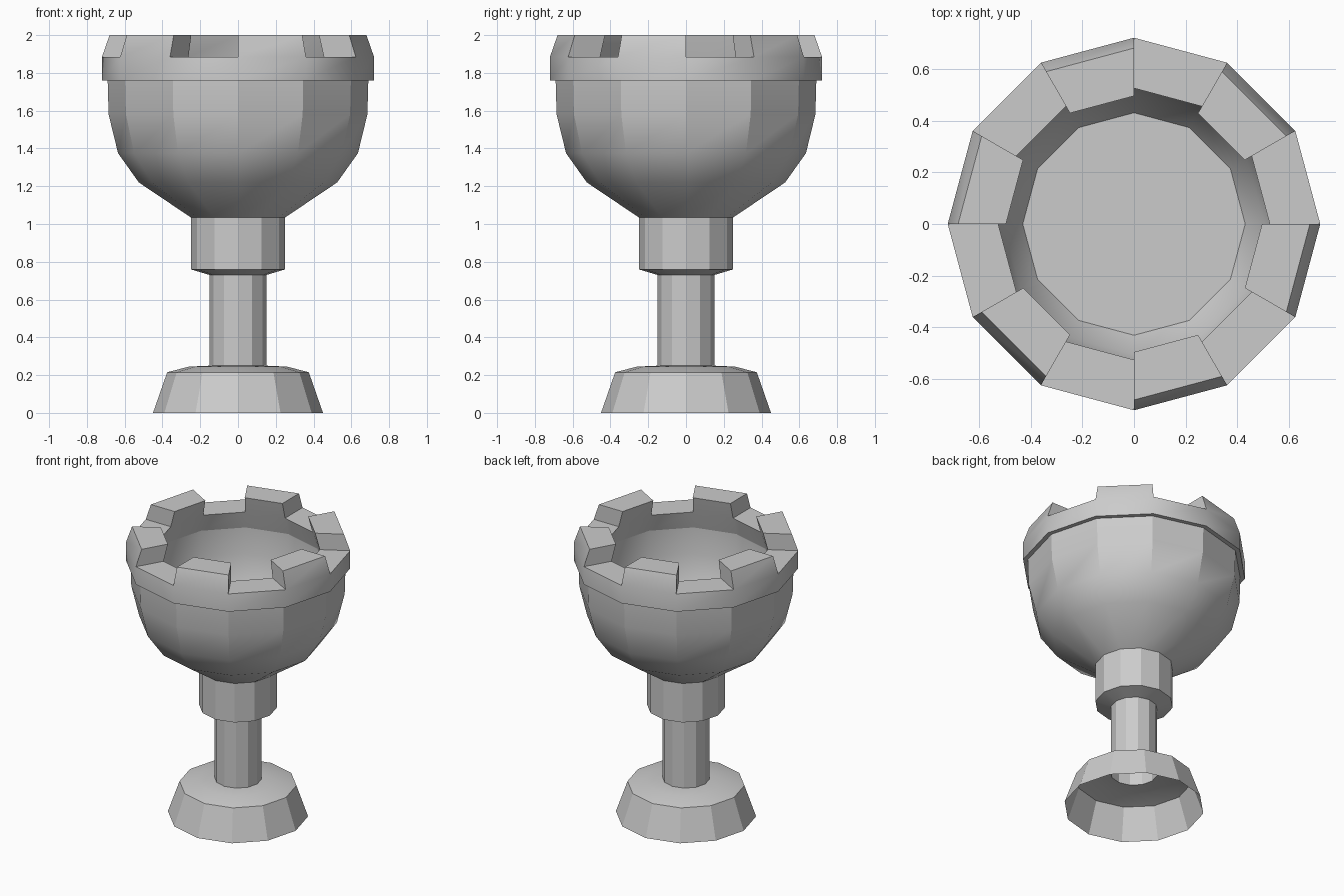
import bpy, bmesh, math

if "Cube" in bpy.data.objects:
    bpy.data.objects.remove(bpy.data.objects["Cube"])

SIDES = 12


def lathe(name, profile_for, smooth_angle, floor=False, extra=None):
    """Revolve an (r, z) profile; profile_for(k) may differ per sector."""
    bm = bmesh.new()

    def vert(p, k):
        a = 2 * math.pi * k / SIDES
        return bm.verts.new((p[0] * math.cos(a), p[0] * math.sin(a), p[1]))

    for k in range(SIDES):
        pts = profile_for(k)
        for p, q in zip(pts, pts[1:]):
            bm.faces.new((vert(p, k), vert(p, k + 1), vert(q, k + 1), vert(q, k)))
        if extra:
            for kk, loop in extra(k):
                bm.faces.new([vert(p, kk) for p in loop])
    if floor:
        end = profile_for(0)[-1]
        bm.faces.new([vert(end, k) for k in range(SIDES)])
    bmesh.ops.remove_doubles(bm, verts=bm.verts, dist=0.0005)
    mesh = bpy.data.meshes.new(name)
    bm.to_mesh(mesh)
    bm.free()
    obj = bpy.data.objects.new(name, mesh)
    bpy.context.collection.objects.link(obj)
    bpy.ops.object.select_all(action='DESELECT')
    obj.select_set(True)
    bpy.context.view_layer.objects.active = obj
    bpy.ops.object.shade_smooth_by_angle(angle=math.radians(smooth_angle))
    return obj


# Hollow flared foot, stem and collar
foot = [(0.45, 0), (0.375, 0.215), (0.26, 0.245), (0.15, 0.25)]
stem = [(0.15, 0.25), (0.15, 0.73)]
collar = [(0.15, 0.73), (0.25, 0.76), (0.25, 1.035)]
lathe("foot", lambda k: foot, 25)
lathe("stem", lambda k: stem, 25)
lathe("collar", lambda k: collar, 25)

# Bowl, outside and inside
bowl = [(0.25, 1.035), (0.525, 1.22), (0.635, 1.375), (0.685, 1.58), (0.69, 1.76)]
hollow = [(0.56, 1.76), (0.555, 1.58), (0.505, 1.375), (0.43, 1.26)]
lathe("bowl_outside", lambda k: bowl, 29)
lathe("bowl_inside", lambda k: hollow, 35, floor=True)

# Rim with a raised block on every second side
low = [(0.69, 1.76), (0.72, 1.76), (0.72, 1.885)]
block = [(0.68, 2.0), (0.495, 2.0)]
inner = [(0.525, 1.885), (0.56, 1.76)]
side = [low[-1], *block, inner[0]]
lathe("notched_rim",
      lambda k: low + (block if k % 2 else []) + inner, 35,
      extra=lambda k: [(k, side), (k + 1, side[::-1])] if k % 2 else [])
